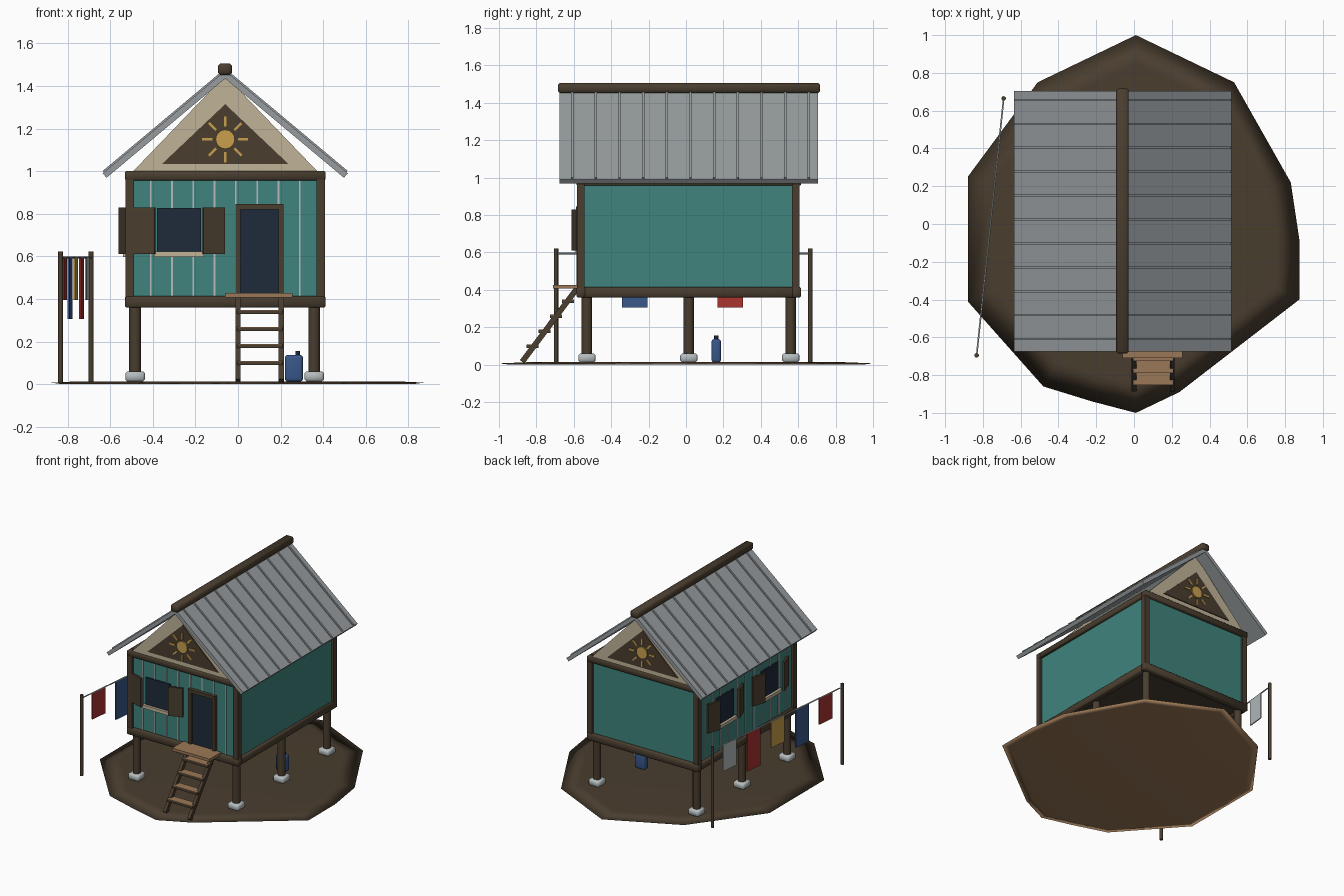
import bpy, bmesh, math
from mathutils import Matrix, Vector

if "Cube" in bpy.data.objects:
    bpy.data.objects.remove(bpy.data.objects["Cube"])

def mat(name, r, g, b):
    m = bpy.data.materials.new(name)
    m.diffuse_color = (r, g, b, 1)
    m.use_nodes = True
    m.node_tree.nodes["Principled BSDF"].inputs["Base Color"].default_value = m.diffuse_color
    return m

BROWN = mat("dark_wood", .067, .047, .028)
TEAL = mat("teal_wall", .05, .23, .205)
GREY = mat("roof_metal", .31, .335, .345)
PALE = mat("pale_grey", .47, .51, .52)
CREAM = mat("cream_gable", .53, .45, .31)
TAN = mat("tan_wood", .33, .19, .095)
NAVY = mat("dark_glass", .013, .023, .042)
GOLD = mat("gold", .58, .35, .075)
BLUE = mat("blue", .04, .095, .25)
RED = mat("red", .40, .035, .028)
I = Matrix.Identity(4)
CX, CY = -0.06, 0.015

def finish(name, m, bm, M=I):
    bm.transform(M)
    bmesh.ops.recalc_face_normals(bm, faces=bm.faces)
    me = bpy.data.meshes.new(name)
    bm.to_mesh(me)
    bm.free()
    me.materials.append(m)
    ob = bpy.data.objects.new(name, me)
    bpy.context.collection.objects.link(ob)
    return ob

def box(name, m, x0, x1, y0, y1, z0, z1, M=I, bevel=0, segs=1):
    bm = bmesh.new()
    bmesh.ops.create_cube(bm, size=1)
    for v in bm.verts:
        v.co = Vector(((x0 + x1) / 2 + v.co.x * (x1 - x0),
                       (y0 + y1) / 2 + v.co.y * (y1 - y0),
                       (z0 + z1) / 2 + v.co.z * (z1 - z0)))
    if bevel:
        bmesh.ops.bevel(bm, geom=bm.edges[:], offset=bevel, segments=segs, affect='EDGES', profile=.5)
    ob = finish(name, m, bm, M)
    for p in ob.data.polygons:
        p.use_smooth = bevel > 0
    return ob

def prism(name, m, pts, y0, y1, M=I):
    # xz outline extruded along y
    bm = bmesh.new()
    f = bm.faces.new([bm.verts.new((x, y0, z)) for x, z in pts])
    r = bmesh.ops.extrude_face_region(bm, geom=[f])
    for v in r['geom']:
        if isinstance(v, bmesh.types.BMVert):
            v.co.y = y1
    return finish(name, m, bm, M)

def rod(name, m, a, b, r, n=10):
    a, b = Vector(a), Vector(b)
    d = b - a
    bm = bmesh.new()
    bmesh.ops.create_cone(bm, cap_ends=True, segments=n, radius1=r, radius2=r, depth=d.length)
    ob = finish(name, m, bm, Matrix.Translation((a + b) / 2) @ d.to_track_quat('Z', 'Y').to_matrix().to_4x4())
    for p in ob.data.polygons:
        p.use_smooth = len(p.vertices) == 4
    return ob

# earth patch: dark top, lighter underside
outline = [(.01, 1), (.53, .75), (.83, .22), (.875, -.08), (.875, -.40), (.24, -.89), (.01, -1),
           (-.22, -.94), (-.48, -.86), (-.88, -.41), (-.88, .25), (-.51, .75)]
bm = bmesh.new()
rings = [[bm.verts.new((x * s, y * s, z)) for x, y in outline]
         for s, z in ((.94, 0), (1, .007), (.85, .013))]
for lo, hi in zip(rings, rings[1:]):
    for i in range(12):
        bm.faces.new((lo[i - 1], lo[i], hi[i], hi[i - 1]))
bm.faces.new(rings[0])
bm.faces.new(rings[-1])
ground = finish("earth_patch", BROWN, bm)
ground.data.materials.append(TAN)
for p in ground.data.polygons:
    p.use_smooth = True
    p.material_index = 1 if p.normal.z < 0 else 0

# stilts and footings
for x in (-.483, .358):
    for y in (-.53, CY, .56):
        rod("stilt", BROWN, (x, y, .04), (x, y, .38), .028, 12)
        box("footing", PALE, x - .046, x + .046, y - .046, y + .046, .012, .06, bevel=.01)

# walls, floor, frame
box("walls", TEAL, -.51, .39, -.56, .59, .385, .98)
box("floor", BROWN, -.51, .39, -.56, .59, .37, .40)
for z0, z1 in ((.36, .414), (.957, 1.0)):
    for y in (-.585, .565):
        box("cross_beam", BROWN, -.53, .41, y, y + .05, z0, z1, bevel=.005)
    for x in (-.53, .36):
        box("side_beam", BROWN, x, x + .05, -.58, .61, z0, z1, bevel=.005)
for x in (-.528, .368):
    for y in (-.583, .568):
        box("corner_post", BROWN, x, x + .04, y, y + .04, .40, .96)

# battens on front and left walls
for i in range(8):
    x = -.41 + .1 * i
    box("front_batten", PALE, x - .004, x + .004, -.565, -.555, .41, .96)
for i in range(11):
    y = CY - .5 + .1 * i
    box("left_batten", PALE, -.515, -.505, y - .004, y + .004, .41, .96)

# windows with open shutters (local frame: wall plane y = 0, facing -y)
def window(M):
    box("window_glass", NAVY, -.103, .103, -.011, .01, .622, .828, M)
    box("window_sill", CREAM, -.117, .117, -.03, 0, .597, .622, M)
    for s in (-1, 1):
        H = M @ Matrix.Translation((s * .212, -.008, 0)) @ Matrix.Rotation(s * math.radians(18), 4, 'Z')
        box("shutter", BROWN, min(0, -s * .105), max(0, -s * .105), -.012, .004, .61, .83, H)

window(Matrix.Translation((-.277, -.56, 0)))
for y in (.27, -.27):
    window(Matrix.Translation((-.51, y, 0)) @ Matrix.Rotation(-math.pi / 2, 4, 'Z'))

# door
box("door_panel", NAVY, .01, .195, -.568, -.55, .41, .822)
for x in (-.012, .19):
    box("door_jamb", BROWN, x, x + .024, -.585, -.55, .41, .845)
box("door_lintel", BROWN, -.012, .214, -.587, -.55, .82, .845)

# landing and ladder
box("landing", TAN, -.06, .257, -.71, -.57, .406, .427)
for x in (0, .203):
    box("ladder_rail", BROWN, -.012, .012, -.015, .015, -.247, .247,
        Matrix.Translation((x, -.728, .213)) @ Matrix.Rotation(-math.atan2(.295, .395), 4, 'X'))
for i in range(4):
    y, z = -.632 - .0625 * i, .338 - .08 * i
    box("ladder_rung", BROWN, -.005, .208, y - .032, y + .032, z - .009, z + .006)
    box("ladder_tread", TAN, -.005, .208, y - .032, y + .032, z + .006, z + .01)

# gables with sun emblem, front and back
def gable(M):
    prism("gable", CREAM, [(-.437, .995), (.437, .995), (0, 1.45)], -.03, 0, M)
    prism("gable_panel", BROWN, [(-.298, 1.033), (.298, 1.033), (0, 1.315)], -.037, -.029, M)
    disc = [(.045 * math.cos(i * math.pi / 12), 1.15 + .045 * math.sin(i * math.pi / 12)) for i in range(24)]
    prism("sun_disc", GOLD, disc, -.046, -.036, M)
    for i in range(8):
        R = M @ Matrix.Translation((0, 0, 1.15)) @ Matrix.Rotation(i * math.pi / 4, 4, 'Y') \
            @ Matrix.Translation((0, 0, -1.15))
        box("sun_ray", GOLD, .06, .108, -.044, -.036, 1.144, 1.156, R)

gable(Matrix.Translation((-.06, -.545, 0)))
gable(Matrix.Translation((-.06, .575, 0)) @ Matrix.Rotation(math.pi, 4, 'Z'))

# roof sheets with ribs, local x runs down the slope
A = math.atan2(.475, .568)
L = math.hypot(.475, .568) + .01
for s in (0, math.pi):
    M = (Matrix.Translation((-.06, CY, 1.472)) @ Matrix.Rotation(s, 4, 'Z')
         @ Matrix.Rotation(A, 4, 'Y'))
    box("roof_sheet", GREY, 0, L, -.69, .69, -.028, 0, M)
    for i in range(11):
        y = (i - 5) * .1265 + (.009 if s == 0 else -.009)
        box("roof_rib", GREY, .01, L - .008, y - .006, y + .006, -.002, .008, M)
box("ridge_beam", BROWN, -.094, -.028, -.685, .717, 1.452, 1.505, bevel=.01)

# water jug
box("jug", BLUE, .22, .305, .137, .187, .012, .137, bevel=.014, segs=3)
rod("jug_neck", NAVY, (.28, .162, .13), (.28, .162, .156), .011)

# washing line
back, front = Vector((-.69, .665, 0)), Vector((-.833, -.695, 0))
for p in (back, front):
    rod("line_pole", BROWN, p + Vector((0, 0, .006)), p + Vector((0, 0, .622)), .012)
up = Vector((0, 0, .595))
rod("washing_line", PALE, back + up, front + up, .005, 6)
d = front - back
turn = Matrix.Rotation(math.atan2(d.y, d.x), 4, 'Z')
for t, bottom, m in ((.13, .395, PALE), (.315, .305, RED), (.5, .395, GOLD),
                     (.69, .305, BLUE), (.87, .395, RED)):
    box("hanging_cloth", m, -.068, .068, -.004, .004, bottom, .595,
        Matrix.Translation(back + d * t) @ turn)
